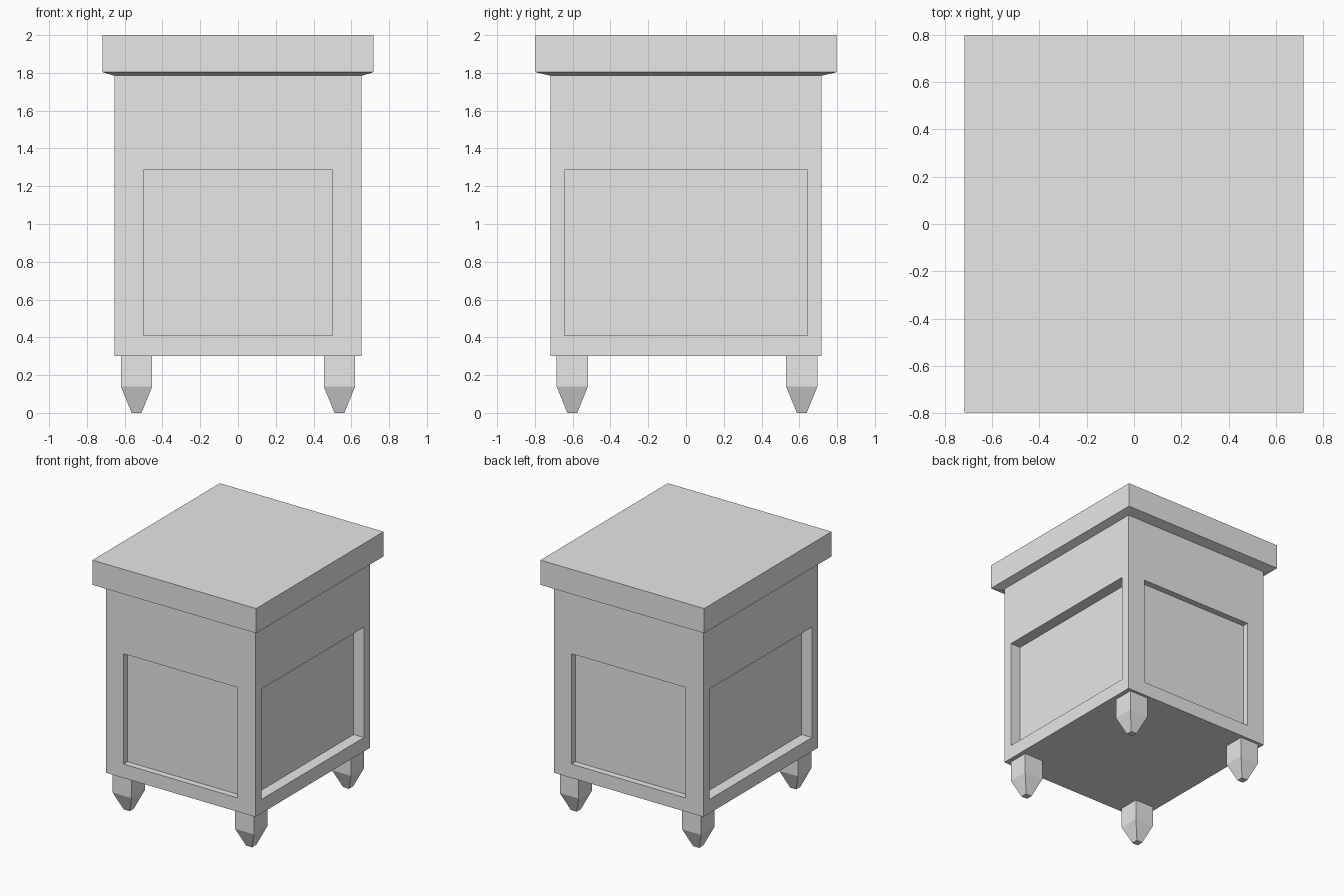
import bpy
import bmesh
from mathutils import Vector

if "Cube" in bpy.data.objects:
    bpy.data.objects.remove(bpy.data.objects["Cube"], do_unlink=True)

# Single plain grey finish
grey = bpy.data.materials.new("light_grey")
grey.use_nodes = True
grey.diffuse_color = (0.8, 0.8, 0.8, 1)
grey.node_tree.nodes["Principled BSDF"].inputs["Base Color"].default_value = (0.8, 0.8, 0.8, 1)


def loft(levels):
    """Closed solid through stacked rectangles (half_x, half_y, z), bottom to top."""
    bm = bmesh.new()
    rings = [[bm.verts.new((sx * hx, sy * hy, z))
              for sx, sy in ((-1, -1), (1, -1), (1, 1), (-1, 1))]
             for hx, hy, z in levels]
    for low, high in zip(rings, rings[1:]):
        for i in range(4):
            j = (i + 1) % 4
            bm.faces.new((low[i], low[j], high[j], high[i]))
    bm.faces.new(rings[0][::-1])
    bm.faces.new(rings[-1])
    bm.normal_update()
    return bm


def finish(bm, name, location=(0, 0, 0)):
    mesh = bpy.data.meshes.new(name)
    bm.to_mesh(mesh)
    bm.free()
    mesh.materials.append(grey)
    obj = bpy.data.objects.new(name, mesh)
    obj.location = location
    bpy.context.collection.objects.link(obj)
    return obj


# Cabinet body with a recessed panel in each upright side
PANEL_LOW, PANEL_HIGH = 0.41, 1.285
body = loft([(0.655, 0.718, 0.30), (0.655, 0.718, 1.786)])
for face in [f for f in body.faces if abs(f.normal.z) < 0.5]:
    normal = face.normal.copy()
    faces_x = abs(normal.x) > 0.5
    bmesh.ops.inset_individual(body, faces=[face], thickness=0.05)
    middle = face.calc_center_median().z
    for v in face.verts:
        if faces_x:
            v.co.y = 0.643 if v.co.y > 0 else -0.643
        else:
            v.co.x = 0.50 if v.co.x > 0 else -0.50
        v.co.z = PANEL_HIGH if v.co.z > middle else PANEL_LOW
    floor = bmesh.ops.extrude_discrete_faces(body, faces=[face])["faces"][0]
    depth = 0.09 if faces_x else 0.05
    bmesh.ops.translate(body, verts=list(floor.verts), vec=Vector(normal) * -depth)
finish(body, "cabinet_body")

# Overhanging top with a shallow sloped underside
finish(loft([(0.655, 0.718, 1.785), (0.718, 0.798, 1.804), (0.718, 0.798, 2.0)]), "cabinet_top")

# Square feet tapering to a small flat tip
for side, x in (("left", 0.537), ("right", -0.537)):
    for end, y in (("front", -0.602), ("back", 0.613)):
        foot = loft([(0.026, 0.026, 0), (0.083, 0.083, 0.14), (0.083, 0.083, 0.302)])
        finish(foot, f"{end}_{side}_foot", (x, y, 0))
